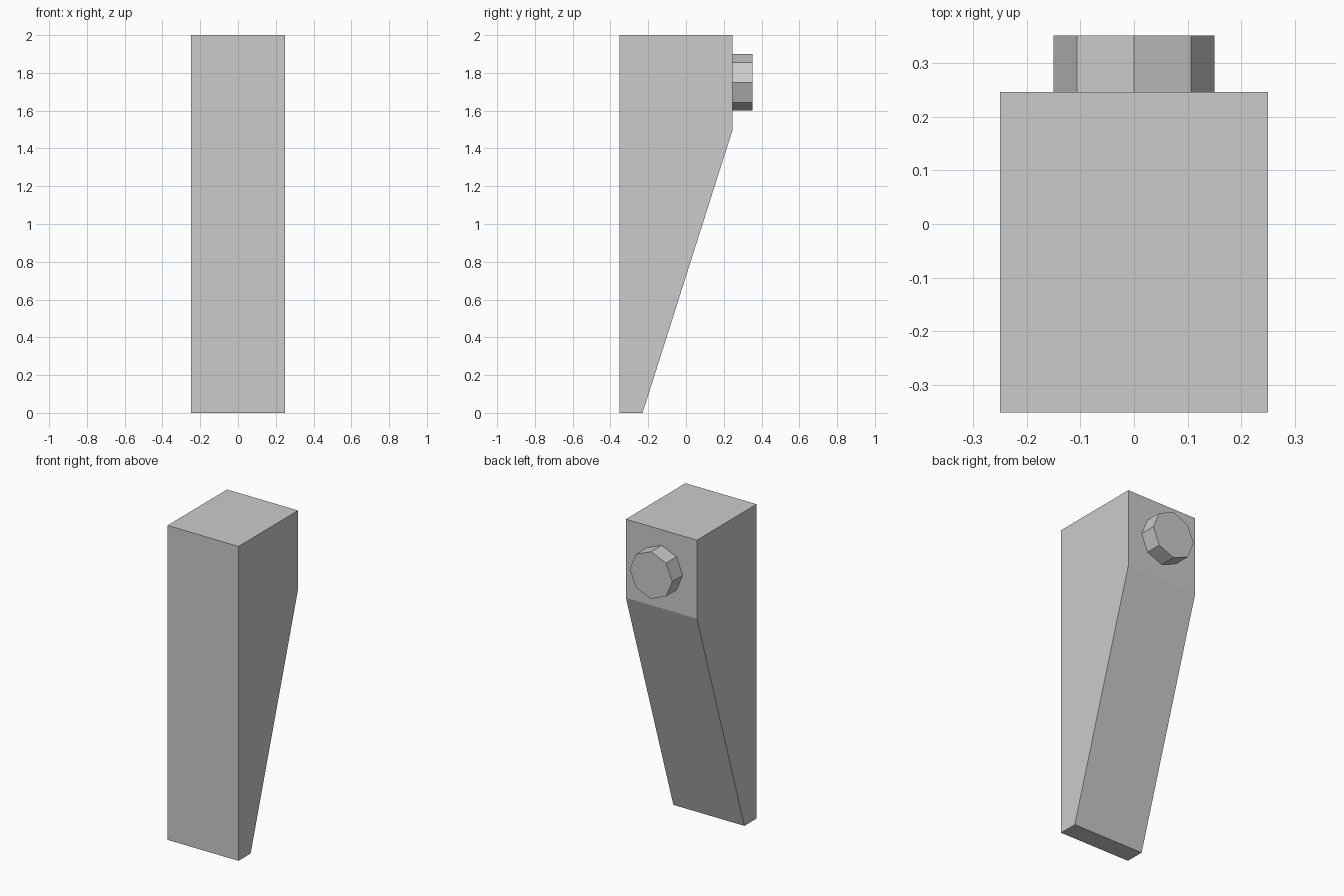
import bpy, bmesh, math

if "Cube" in bpy.data.objects:
    bpy.data.objects.remove(bpy.data.objects["Cube"])


def prism(name, points, direction):
    """Extrude a flat polygon along a direction into a closed solid."""
    bm = bmesh.new()
    face = bm.faces.new([bm.verts.new(p) for p in points])
    cap = bmesh.ops.extrude_face_region(bm, geom=[face], use_keep_orig=True)
    moved = [g for g in cap["geom"] if isinstance(g, bmesh.types.BMVert)]
    bmesh.ops.translate(bm, verts=moved, vec=direction)
    bmesh.ops.recalc_face_normals(bm, faces=bm.faces)
    mesh = bpy.data.meshes.new(name)
    bm.to_mesh(mesh)
    bm.free()
    obj = bpy.data.objects.new(name, mesh)
    bpy.context.collection.objects.link(obj)
    return obj


FRONT, BACK, KNOB_END = -0.352, 0.247, 0.352

# Tapered body: side profile (y, z) extruded across the width
profile = [(FRONT, 0), (-0.23, 0), (BACK, 1.5), (BACK, 2), (FRONT, 2)]
prism("tapered_body", [(-0.25, y, z) for y, z in profile], (0.5, 0, 0))

# Octagonal knob on the upper back face
octagon = [(0.15 * math.cos(i * math.tau / 8), BACK,
            1.75 + 0.15 * math.sin(i * math.tau / 8)) for i in range(8)]
prism("back_knob", octagon, (0, KNOB_END - BACK, 0))
